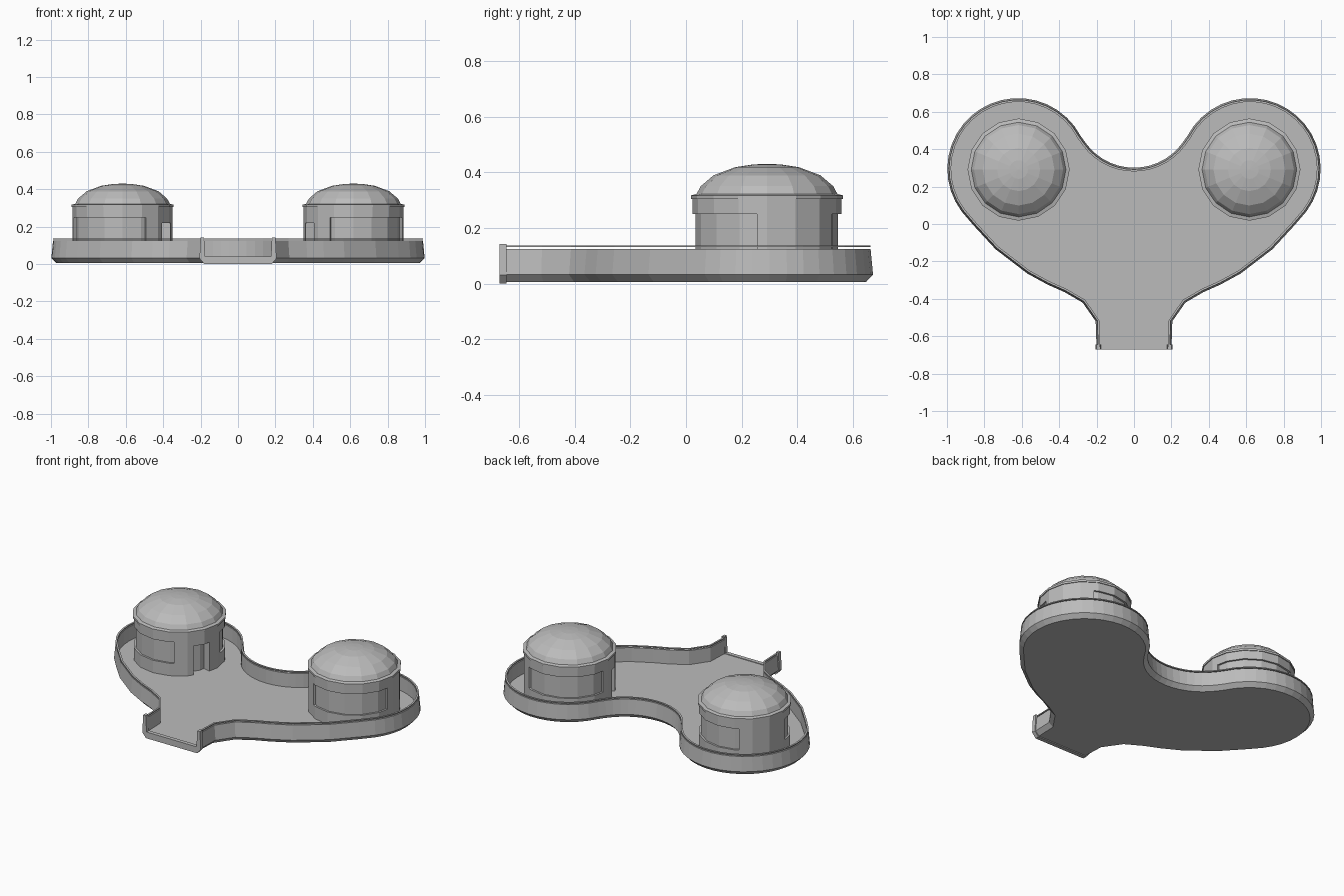
import bpy, bmesh
from math import sin, cos, radians, pi, floor
from mathutils import Vector

cube = bpy.data.objects.get("Cube")
if cube:
    bpy.data.objects.remove(cube)

grey = bpy.data.materials.new("plain grey")
grey.use_nodes = True
tone = (0.5, 0.5, 0.5, 1)
grey.diffuse_color = tone
grey.node_tree.nodes["Principled BSDF"].inputs["Base Color"].default_value = tone

FLOOR, FRONT, SIDES = 0.036, -0.67, 16
HUT_X, HUT_Y = 0.617, 0.291


def finish(bm, name):
    bmesh.ops.recalc_face_normals(bm, faces=bm.faces)
    mesh = bpy.data.meshes.new(name)
    bm.to_mesh(mesh)
    bm.free()
    mesh.materials.append(grey)
    obj = bpy.data.objects.new(name, mesh)
    bpy.context.collection.objects.link(obj)
    return obj


def arc(cx, cy, r, start, end, steps):
    angles = [radians(start + (end - start) * i / steps) for i in range(steps + 1)]
    return [Vector((cx + r * cos(a), cy + r * sin(a))) for a in angles]


# Heart outline, counter-clockwise from the +x gate end to the -x gate end
neck = [(0.2, FRONT), (0.205, -0.52), (0.275, -0.42), (0.37, -0.365),
        (0.46, -0.325), (0.57, -0.265), (0.74, -0.135), (0.86, -0.005)]
half = [Vector(p) for p in neck]
half += arc(0.62, 0.295, 0.378, -37, 152.3, 20)
half += arc(0, 0.62, 0.319, -27.7, -90, 8)[1:]
outline = half + [Vector((-p.x, p.y)) for p in reversed(half[:-1])]


def inset(d):
    pts = []
    for i, p in enumerate(outline):
        if i in (0, len(outline) - 1):
            pts.append(Vector((p.x - d if i == 0 else p.x + d, FRONT)))
            continue
        t = (outline[i + 1] - outline[i - 1]).normalized()
        pts.append(p + Vector((-t.y, t.x)) * d)
    return pts


def sweep(bm, profile):
    """Rows of vertices that follow the outline, one per (inset, height)."""
    rows = [[bm.verts.new((p.x, p.y, z)) for p in inset(d)] for d, z in profile]
    for a, b in zip(rows, rows[1:]):
        for i in range(len(a) - 1):
            bm.faces.new((a[i], a[i + 1], b[i + 1], b[i]))
    return rows


# Tray with chamfered base, low wall and open gate
bm = bmesh.new()
rows = sweep(bm, [(0.025, 0.006), (0, 0.032), (0.009, 0.125), (0.02, 0.125), (0.02, FLOOR)])
bm.faces.new(rows[0])
bm.faces.new(rows[-1])
bm.faces.new([r[0] for r in rows] + [r[-1] for r in reversed(rows)])
finish(bm, "heart_tray")

# Thin rail just over the wall
bm = bmesh.new()
rail = [(0.009, 0.131), (0.009, 0.137), (0.02, 0.137), (0.02, 0.131)]
rows = sweep(bm, rail + rail[:1])
for end in (0, -1):
    bm.faces.new([r[end] for r in rows[:-1]])
bmesh.ops.remove_doubles(bm, verts=bm.verts, dist=0.0001)
finish(bm, "wall_rail")

# U-shaped gate frame
bm = bmesh.new()
side = [(0.18, 0), (0.206, 0.03), (0.2, 0.143), (0.182, 0.143), (0.176, 0.04)]
section = side + [(-x, z) for x, z in reversed(side)]
face = bm.faces.new([bm.verts.new((x, FRONT, z)) for x, z in section])
ext = bmesh.ops.extrude_face_region(bm, geom=[face], use_keep_orig=True)
moved = [v for v in ext["geom"] if isinstance(v, bmesh.types.BMVert)]
bmesh.ops.translate(bm, verts=moved, vec=(0, 0.025, 0))
finish(bm, "gate_frame")


def on_polygon(deg, r):
    """Point on a regular polygon with its corners at radius r."""
    step = 360 / SIDES
    off = deg % step - step / 2
    rr = r * cos(pi / SIDES) / cos(radians(off))
    return rr * cos(radians(deg)), rr * sin(radians(deg))


def slab(bm, start, end, r, low, high, inner=0.215):
    """Curved wall block between two angles."""
    step = 360 / SIDES
    angles = [start]
    k = floor(start / step) + 1
    while k * step < end - 0.01:
        angles.append(k * step)
        k += 1
    angles.append(end)
    loops = []
    for a in angles:
        corners = ((inner, low), (r, low), (r, high), (inner, high))
        loops.append([bm.verts.new((*on_polygon(a, q), z)) for q, z in corners])
    for a, b in zip(loops, loops[1:]):
        for j in range(4):
            n = (j + 1) % 4
            bm.faces.new((a[j], a[n], b[n], b[j]))
    bm.faces.new(loops[0])
    bm.faces.new(loops[-1])


def lathe(bm, profile):
    rings = [[bm.verts.new((*on_polygon(360 * i / SIDES, r), z)) for i in range(SIDES)]
             for r, z in profile]
    for a, b in zip(rings, rings[1:]):
        for i in range(SIDES):
            n = (i + 1) % SIDES
            bm.faces.new((a[i], a[n], b[n], b[i]))
    bm.faces.new(rings[0])
    bm.faces.new(rings[-1])


def place(bm, sign, name):
    for v in bm.verts:
        v.co.x = sign * (v.co.x + HUT_X)
        v.co.y += HUT_Y
    finish(bm, name)


WALL, PANE = 0.268, 0.256
SILL, HEAD, DOOR_TOP, EAVE = 0.115, 0.25, 0.22, 0.306
windows = [(62, 172), (242, 352)]
door = (194, 217)

for sign, label in ((1, "left"), (-1, "right")):
    # Hut wall: bands and piers around the door and window recesses
    bm = bmesh.new()
    slab(bm, 0, 360, WALL, HEAD, EAVE)
    slab(bm, door[1], door[0] + 360, WALL, FLOOR, SILL)
    for a, b in ((-8, 62), (172, door[0]), (door[1], 242)):
        slab(bm, a, b, WALL, SILL, HEAD)
    slab(bm, *door, WALL, DOOR_TOP, HEAD)
    place(bm, sign, label + "_hut_wall")

    # Recessed window panes
    bm = bmesh.new()
    for a, b in windows:
        slab(bm, a, b, PANE, SILL, HEAD)
    place(bm, sign, label + "_hut_windows")

    # Core that closes the back of the doorway
    bm = bmesh.new()
    lathe(bm, [(0.22, FLOOR), (0.22, EAVE)])
    place(bm, sign, label + "_hut_core")

    # Faceted dome with a lip
    bm = bmesh.new()
    lathe(bm, [(0.273, 0.304), (0.273, 0.317), (0.253, 0.322), (0.238, 0.35),
               (0.192, 0.389), (0.115, 0.418), (0.05, 0.428), (0.001, 0.43)])
    place(bm, sign, label + "_hut_dome")
